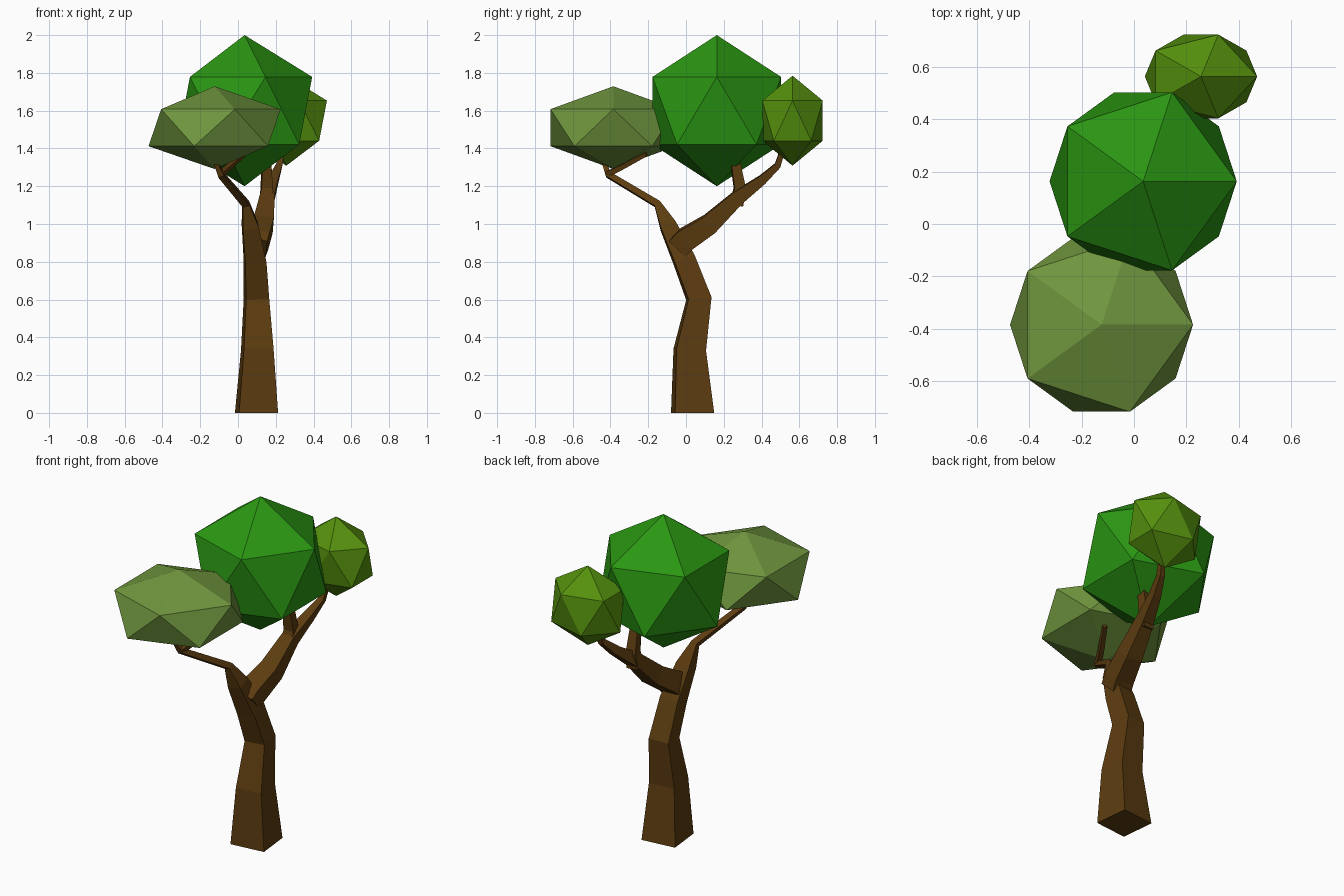
import bpy, bmesh, math
from mathutils import Vector

if "Cube" in bpy.data.objects:
    bpy.data.objects.remove(bpy.data.objects["Cube"])


def material(name, rgb):
    m = bpy.data.materials.new(name)
    m.diffuse_color = (*rgb, 1)
    m.use_nodes = True
    m.node_tree.nodes["Principled BSDF"].inputs["Base Color"].default_value = m.diffuse_color
    return m


def limb(name, path, mat, flat_start=False):
    """Four-sided tapering tube through (x, y, z, width) stations."""
    pts = [Vector(p[:3]) for p in path]
    side = Vector((math.cos(math.radians(6)), math.sin(math.radians(6)), 0))
    bm = bmesh.new()
    rings = []
    for i, p in enumerate(pts):
        t = Vector((0, 0, 0))
        if i > 0:
            t += (p - pts[i - 1]).normalized()
        if i < len(pts) - 1:
            t += (pts[i + 1] - p).normalized()
        if i == 0 and flat_start:
            t = Vector((0, 0, 1))
        t.normalize()
        u = (side - t * side.dot(t)).normalized()
        v = t.cross(u)
        h = path[i][3] / 2
        rings.append([bm.verts.new(p + u * a * h + v * b * h)
                      for a, b in ((-1, -1), (1, -1), (1, 1), (-1, 1))])
    for a, b in zip(rings, rings[1:]):
        for k in range(4):
            n = (k + 1) % 4
            bm.faces.new((a[k], a[n], b[n], b[k]))
    bm.faces.new(rings[0][::-1])
    bm.faces.new(rings[-1])
    bmesh.ops.recalc_face_normals(bm, faces=bm.faces)
    me = bpy.data.meshes.new(name)
    bm.to_mesh(me)
    bm.free()
    me.materials.append(mat)
    ob = bpy.data.objects.new(name, me)
    bpy.context.collection.objects.link(ob)


def foliage(name, centre, radii, rgb):
    """Flat-shaded icosahedron clump."""
    bpy.ops.mesh.primitive_ico_sphere_add(subdivisions=1, radius=1, location=centre)
    ob = bpy.context.object
    ob.name = name
    ob.scale = radii
    bpy.ops.object.transform_apply(location=False, rotation=False, scale=True)
    ob.data.materials.append(material(name, rgb))


bark = material("bark", (0.107, 0.045, 0.005))

# Trunk continuing into the front branch
limb("trunk", [
    (0.098, 0.035, 0, 0.208), (0.102, 0.02, 0.335, 0.157),
    (0.098, 0.068, 0.605, 0.123), (0.09, -0.01, 0.81, 0.112),
    (0.065, -0.095, 0.99, 0.085), (0.042, -0.15, 1.105, 0.038),
    (-0.09, -0.41, 1.26, 0.032), (-0.125, -0.44, 1.34, 0.02)], bark, True)

# Twig turning back under the front clump
limb("front_twig", [
    (-0.09, -0.415, 1.265, 0.03), (-0.05, -0.34, 1.30, 0.027),
    (0.03, -0.21, 1.37, 0.022)], bark)

# Rear branch
limb("rear_branch", [
    (0.092, -0.04, 0.88, 0.12), (0.105, 0.0, 0.92, 0.12),
    (0.135, 0.125, 1.0, 0.105), (0.155, 0.275, 1.14, 0.075),
    (0.19, 0.405, 1.235, 0.05), (0.218, 0.485, 1.31, 0.033),
    (0.235, 0.52, 1.42, 0.025)], bark)

# Upright branch into the central clump
limb("upright_branch", [
    (0.15, 0.265, 1.10, 0.07), (0.152, 0.285, 1.19, 0.06),
    (0.15, 0.255, 1.36, 0.045)], bark)

# Leaf clumps
foliage("central_foliage", (0.035, 0.163, 1.6), (0.4, 0.4, 0.4), (0.023, 0.305, 0.006))
foliage("front_foliage", (-0.124, -0.385, 1.51), (0.391, 0.391, 0.219), (0.162, 0.305, 0.048))
foliage("rear_foliage", (0.256, 0.564, 1.547), (0.24, 0.188, 0.238), (0.09, 0.28, 0.004))
